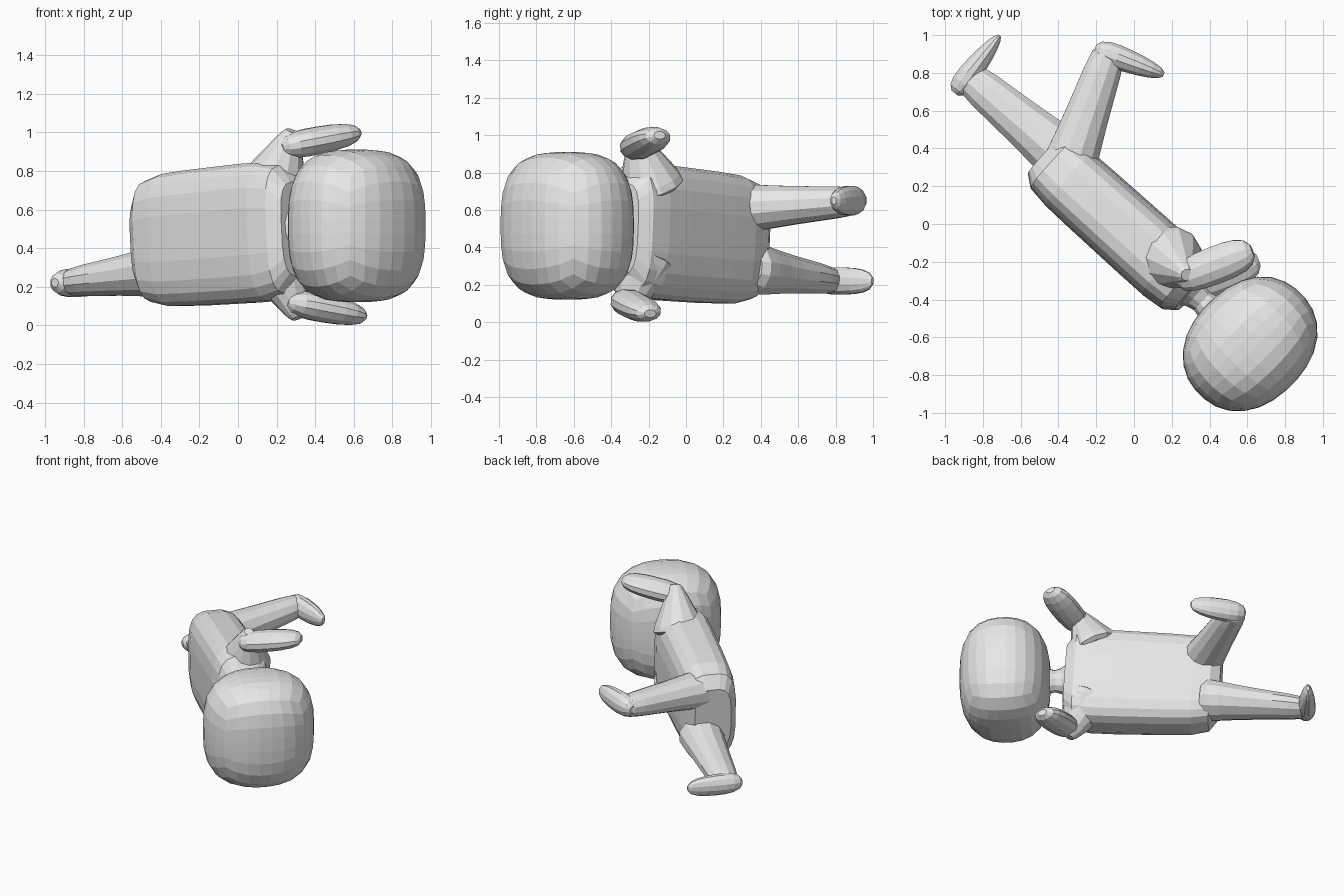
import bpy, bmesh
from math import cos, sin, pi, tan
from mathutils import Vector, Matrix

cube = bpy.data.objects.get("Cube")
if cube:
    bpy.data.objects.remove(cube)

grey = bpy.data.materials.new("plain_grey")
grey.use_nodes = True
colour = (0.8, 0.8, 0.8, 1)
grey.diffuse_color = colour
grey.node_tree.nodes["Principled BSDF"].inputs["Base Color"].default_value = colour


def finish(name, bm):
    bmesh.ops.recalc_face_normals(bm, faces=bm.faces)
    mesh = bpy.data.meshes.new(name)
    bm.to_mesh(mesh)
    bm.free()
    mesh.materials.append(grey)
    obj = bpy.data.objects.new(name, mesh)
    bpy.context.collection.objects.link(obj)


def signed_power(value, exponent):
    return abs(value) ** exponent * (1 if value >= 0 else -1)


def rounded(roundness):
    """Profile that closes softly at both ends; higher values are blunter."""
    return lambda t: (1 - abs(2 * t - 1) ** roundness) ** (1 / roundness)


def hourglass(t):
    return 1 + 1.5 * (2 * t - 1) ** 2


def loft(name, start, end, start_size, end_size, profile,
         taper=1, steps=9, sides=12, squareness=2):
    """Skin elliptical rings of (half width, half height) from start to end."""
    start, end = Vector(start), Vector(end)
    start_size, end_size = Vector(start_size), Vector(end_size)
    along = (end - start).normalized()
    upright = abs(along.z) > 0.7
    side = along.cross(Vector((1, 0, 0) if upright else (0, 0, 1))).normalized()
    up = side.cross(along)
    bm = bmesh.new()
    loops = []
    for step in range(steps):
        t = (1 - cos(pi * (step + 0.5) / steps)) / 2
        width, height = start_size.lerp(end_size, t ** taper) * profile(t)
        loop = []
        for k in range(sides):
            angle = 2 * pi * (k + 0.5) / sides
            across = signed_power(cos(angle), 2 / squareness) * width
            above = signed_power(sin(angle), 2 / squareness) * height
            loop.append(bm.verts.new(start.lerp(end, t) + side * across + up * above))
        loops.append(loop)
    for lower, upper in zip(loops, loops[1:]):
        for k in range(sides):
            n = (k + 1) % sides
            bm.faces.new((lower[k], lower[n], upper[n], upper[k]))
    bm.faces.new(loops[0])
    bm.faces.new(loops[-1])
    finish(name, bm)


def build_head():
    """Gridded cube rounded into a soft barrel lying on its side."""
    bm = bmesh.new()
    bmesh.ops.create_cube(bm, size=2)
    bmesh.ops.subdivide_edges(bm, edges=bm.edges[:], cuts=6, use_grid_fill=True)
    for vert in bm.verts:
        point = Vector([tan(c * pi / 4) for c in vert.co])
        radius = (abs(point.x) ** 2.2 + abs(point.y) ** 2.2) ** (1 / 2.2)
        vert.co = point / (radius ** 3 + abs(point.z) ** 3) ** (1 / 3)
    place = Matrix.LocRotScale(Vector((0.615, -0.635, 0.515)),
                               Matrix.Rotation(pi / 4, 3, "Z").to_quaternion(),
                               Vector((0.38, 0.31, 0.395)))
    bmesh.ops.transform(bm, verts=bm.verts, matrix=place)
    finish("head", bm)


def same_side(point):
    return point


def other_side(point):
    x, y, z = point
    return x + 0.03, y - 0.05, 1.045 - z


# Head, pinched neck and broad slab torso
build_head()
loft("neck", (0.26, -0.32, 0.5), (0.46, -0.5, 0.5), (0.065, 0.08), (0.065, 0.08), hourglass)
loft("torso", (-0.48, 0.36, 0.43), (0.32, -0.36, 0.5), (0.19, 0.345), (0.2, 0.37),
     rounded(6), sides=20, squareness=3.4)

# Arms: tapering shoulder and flattened mitt on each side
for label, place in (("left", same_side), ("right", other_side)):
    loft(label + "_shoulder", place((0.18, -0.18, 0.7)), place((0.28, -0.27, 1.01)),
         (0.2, 0.2), (0.04, 0.04), rounded(8))
    loft(label + "_mitt", place((0.22, -0.3, 0.92)), place((0.63, -0.14, 1)),
         (0.1, 0.08), (0.105, 0.065), rounded(2.8))

# Legs: thick at the hip, slim below the knee
loft("left_leg", (-0.38, 0.2, 0.6), (-0.12, 0.94, 0.65), (0.2, 0.19), (0.095, 0.08),
     rounded(6), taper=0.4)
loft("right_leg", (-0.32, 0.31, 0.29), (-0.89, 0.79, 0.22), (0.2, 0.2), (0.1, 0.075),
     rounded(6), taper=0.4)

# Feet: tapering towards the toes
loft("left_foot", (-0.21, 0.93, 0.65), (0.16, 0.79, 0.65), (0.08, 0.09), (0.045, 0.07),
     rounded(2.6))
loft("right_foot", (-0.95, 0.69, 0.22), (-0.71, 1, 0.22), (0.08, 0.08), (0.035, 0.07),
     rounded(2.6))
